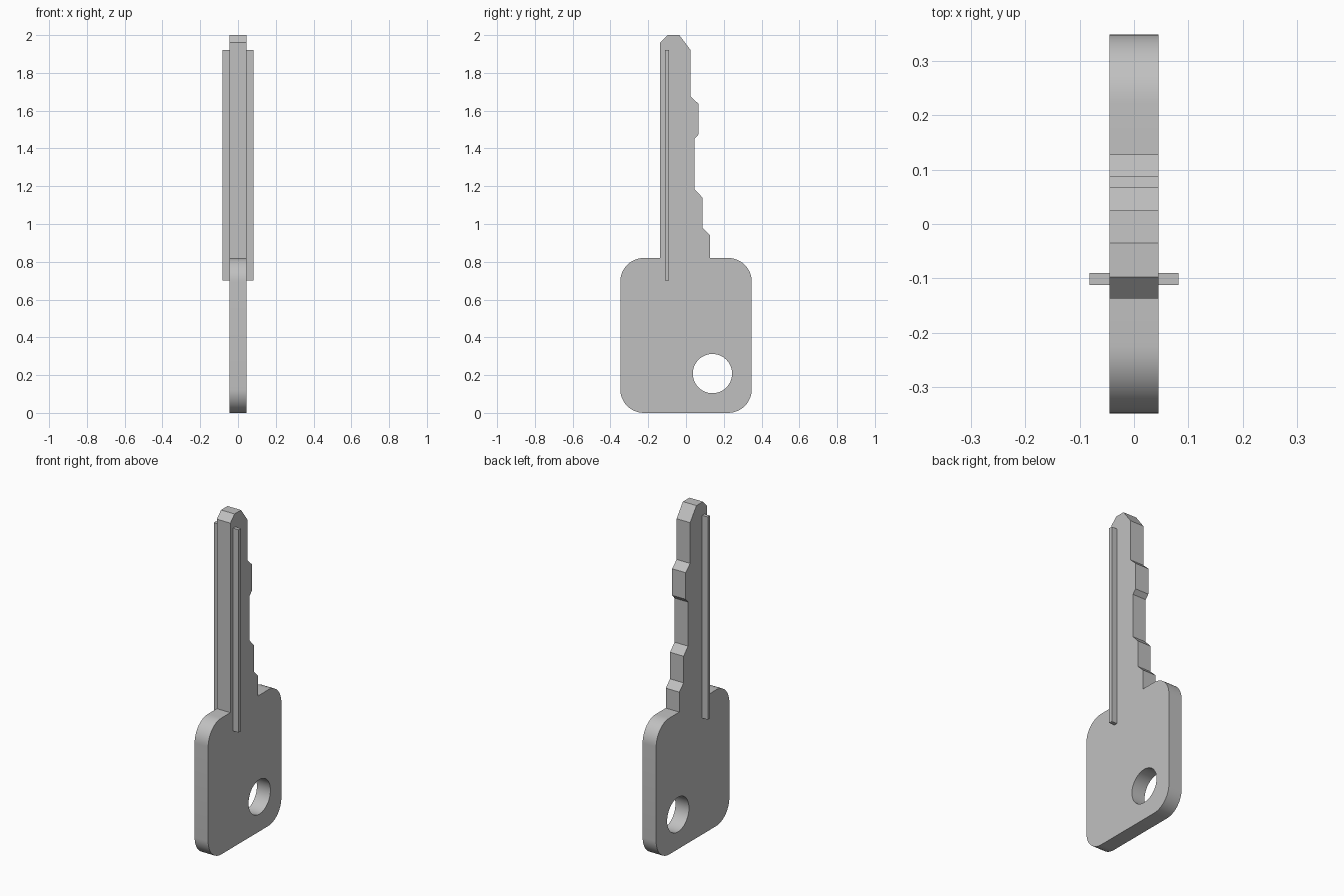
import bpy, bmesh
from math import radians, cos, sin, pi
from mathutils import Matrix

cube = bpy.data.objects.get("Cube")
if cube:
    bpy.data.objects.remove(cube, do_unlink=True)

HALF = 0.045                        # half thickness of the key
WIDTH, HEAD_TOP, RADIUS = 0.348, 0.82, 0.125

metal = bpy.data.materials.new("grey metal")
metal.use_nodes = True
metal.diffuse_color = (0.53, 0.53, 0.53, 1)
metal.node_tree.nodes["Principled BSDF"].inputs["Base Color"].default_value = metal.diffuse_color


def arc(cy, cz, r, start, sweep, n):
    angles = [radians(start + sweep * i / n) for i in range(n + 1)]
    return [(cy + r * cos(a), cz + r * sin(a)) for a in angles]


def add_mesh(name, mesh):
    mesh.materials.clear()
    mesh.materials.append(metal)
    obj = bpy.data.objects.new(name, mesh)
    bpy.context.collection.objects.link(obj)
    return obj


def extruded_plate(name, outlines):
    """Fill closed (y, z) outlines, holes included, and thicken them along x."""
    curve = bpy.data.curves.new(name + "_outline", "CURVE")
    curve.dimensions, curve.fill_mode, curve.extrude = "2D", "BOTH", HALF
    for points in outlines:
        spline = curve.splines.new("POLY")
        spline.points.add(len(points) - 1)
        for p, (y, z) in zip(spline.points, points):
            p.co = (y, z, 0, 1)
        spline.use_cyclic_u = True
    helper = bpy.data.objects.new(name + "_outline", curve)
    bpy.context.collection.objects.link(helper)
    graph = bpy.context.evaluated_depsgraph_get()
    mesh = bpy.data.meshes.new_from_object(helper.evaluated_get(graph))
    bpy.data.objects.remove(helper, do_unlink=True)
    # Stand the plate up: outline axes become y and z
    mesh.transform(Matrix(((0, 0, 1, 0), (1, 0, 0, 0), (0, 1, 0, 0), (0, 0, 0, 1))))
    bm = bmesh.new()
    bm.from_mesh(mesh)
    bmesh.ops.remove_doubles(bm, verts=bm.verts, dist=0.0001)
    bmesh.ops.recalc_face_normals(bm, faces=bm.faces)
    bm.to_mesh(mesh)
    bm.free()
    return add_mesh(name, mesh)


# Key outline: rounded head, with the notched blade rising from its top edge
side, low, high = WIDTH - RADIUS, RADIUS, HEAD_TOP - RADIUS
blade = [(0.128, 0.82), (0.128, 0.94), (0.087, 0.98), (0.087, 1.14),
         (0.045, 1.185), (0.045, 1.45), (0.067, 1.475), (0.067, 1.635),
         (0.025, 1.675), (0.025, 1.92), (-0.035, 2.0), (-0.097, 2.0),
         (-0.137, 1.96), (-0.137, 0.82)]
outline = (arc(-side, low, RADIUS, 180, 90, 12) + arc(side, low, RADIUS, 270, 90, 12)
           + arc(side, high, RADIUS, 0, 90, 12) + blade
           + arc(-side, high, RADIUS, 90, 90, 12))
hole = arc(0.14, 0.208, 0.104, 0, -360, 48)[:-1]
key = extruded_plate("key_body", [outline, hole])

bpy.ops.object.select_all(action="DESELECT")
key.select_set(True)
bpy.context.view_layer.objects.active = key
bpy.ops.object.shade_smooth_by_angle(angle=radians(25))

# Guide ribs running along both faces of the blade
for name, sign in (("left_rib", 1), ("right_rib", -1)):
    bm = bmesh.new()
    place = (Matrix.Translation((sign * 0.0635, -0.101, 1.31))
             @ Matrix.Diagonal((0.037, 0.022, 1.22, 1)))
    bmesh.ops.create_cube(bm, size=1, matrix=place)
    mesh = bpy.data.meshes.new(name)
    bm.to_mesh(mesh)
    bm.free()
    add_mesh(name, mesh)
